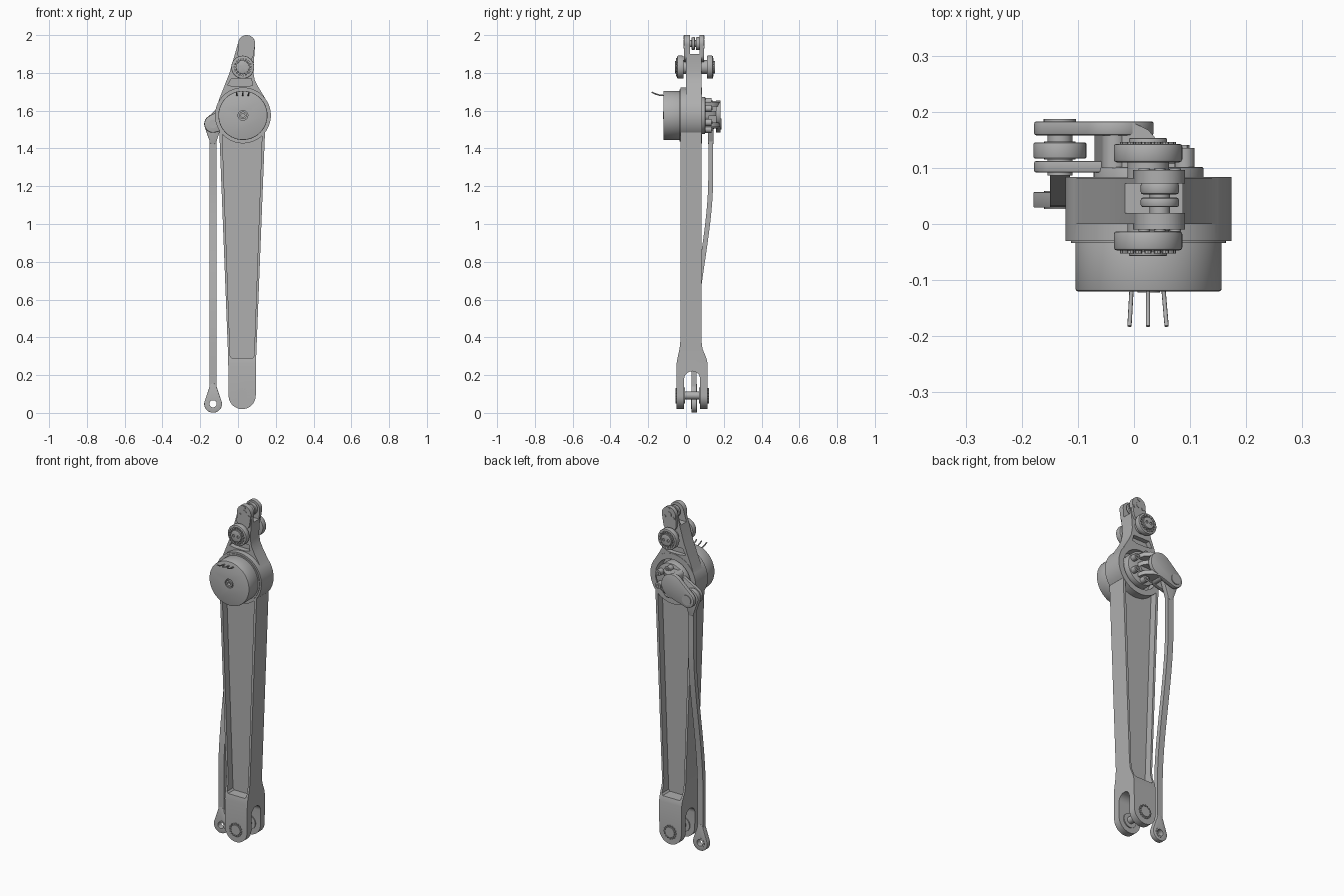
import bpy, bmesh, math
from mathutils import geometry

cube = bpy.data.objects.get("Cube")
if cube:
    bpy.data.objects.remove(cube, do_unlink=True)

metal = bpy.data.materials.new("mid_grey")
metal.use_nodes = True
grey = (0.43, 0.43, 0.43, 1)
metal.diffuse_color = grey
metal.node_tree.nodes["Principled BSDF"].inputs["Base Color"].default_value = grey

parts = []
HUB = (0.026, 1.575)      # motor axis, as x and z
FOOT = (0.022, 0.092)     # lower clevis axis
ROD_TOP = (-0.132, 1.53)
ROD_FOOT = (-0.132, 0.048)
PULLEY = (0.025, 1.83)
TIP = (0.046, 1.955)


def prism(name, pts, lo, hi, axis="y", bevel=0.0):
    """Extrude a closed outline along y (points are x, z) or x (points are y, z)."""
    bm = bmesh.new()
    place = (lambda a, b, d: (a, d, b)) if axis == "y" else (lambda a, b, d: (d, a, b))
    ends = [[bm.verts.new(place(a, b, d)) for a, b in pts] for d in (lo, hi)]
    bm.faces.new(ends[0])
    bm.faces.new(ends[1])
    n = len(pts)
    for i in range(n):
        j = (i + 1) % n
        bm.faces.new((ends[0][i], ends[0][j], ends[1][j], ends[1][i]))
    bmesh.ops.recalc_face_normals(bm, faces=bm.faces)
    if bevel:
        rim = [e for e in bm.edges if (e.verts[0] in ends[0]) == (e.verts[1] in ends[0])]
        bmesh.ops.bevel(bm, geom=rim, offset=bevel, segments=2, profile=0.5, affect="EDGES")
    mesh = bpy.data.meshes.new(name)
    bm.to_mesh(mesh)
    bm.free()
    mesh.materials.append(metal)
    ob = bpy.data.objects.new(name, mesh)
    bpy.context.collection.objects.link(ob)
    parts.append(ob)
    return ob


def arc(c, r, start=0, stop=360, n=48):
    full = abs(stop - start) >= 360
    steps = n if full else n + 1
    angles = [math.radians(start + (stop - start) * i / n) for i in range(steps)]
    return [(c[0] + r * math.cos(a), c[1] + r * math.sin(a)) for a in angles]


def hull(*circles):
    pts = [p for c, r in circles for p in arc(c, r)]
    return [pts[i] for i in geometry.convex_hull_2d(pts)]


def disc(name, c, r, lo, hi, bevel=0.0, n=48):
    return prism(name, arc(c, r, n=n), lo, hi, bevel=bevel)


def boolean(target, other, op="DIFFERENCE"):
    mod = target.modifiers.new("cut", "BOOLEAN")
    mod.operation, mod.object, mod.solver = op, other, "EXACT"
    bpy.context.view_layer.objects.active = target
    bpy.ops.object.modifier_apply(modifier=mod.name)
    parts.remove(other)
    bpy.data.objects.remove(other, do_unlink=True)


def ring_of(name, c, radius, count, r, lo, hi, n=12, turn=0):
    for p in arc(c, radius, turn, turn + 360, count):
        disc(name, p, r, lo, hi, n=n)


# Leg beam: front outline crossed with the side outline
cx = FOOT[0]
beam = prism("leg_beam", arc(FOOT, 0.072, 180, 360, 32) +
             [(cx + 0.074, 0.29), (cx + 0.123, 1.54), (cx - 0.123, 1.54), (cx - 0.074, 0.29)],
             -0.2, 0.2)
side = [(-0.05, 0), (-0.05, 0.26), (-0.045, 0.29), (-0.034, 0.34), (-0.03, 0.38), (-0.03, 1.6)]
side += [(0.082, 1.6), (0.082, 0.38), (0.087, 0.34), (0.108, 0.29), (0.115, 0.26), (0.115, 0)]
boolean(beam, prism("side_cut", side, -0.3, 0.3, "x"), "INTERSECT")

# Long weight-saving pockets, front and back
pocket = [(cx - 0.063, 0.30), (cx - 0.055, 0.29), (cx + 0.055, 0.29), (cx + 0.063, 0.30),
          (cx + 0.106, 1.5), (cx - 0.106, 1.5)]
for lo, hi in ((-0.1, 0.012), (0.04, 0.2)):
    boolean(beam, prism("pocket_cut", pocket, lo, hi))

# Round-topped slot of the lower clevis
slot = [(-0.01, -0.1)] + arc((0.0325, 0.178), 0.0425, 180, 0, 16) + [(0.075, -0.1)]
boolean(beam, prism("slot_cut", slot, -0.3, 0.3, "x"))

# Motor hub and neck, with the tip fork
boolean(beam, disc("hub", HUB, 0.148, -0.03, 0.084, n=96), "UNION")
neck = [(-0.114, 1.615), (-0.098, 1.665), (-0.045, 1.8)] + arc(TIP, 0.045, 160, 0, 24)
neck += [(0.087, 1.9), (0.08, 1.81), (0.088, 1.765), (0.105, 1.73), (0.15, 1.655), (0.13, 1.56), (-0.08, 1.56)]
boolean(beam, prism("neck", neck, 0.0, 0.082), "UNION")
boolean(beam, prism("tip_cheeks", hull((TIP, 0.045), ((0.04, 1.9), 0.042)), -0.01, 0.096), "UNION")
boolean(beam, prism("fork_cut", [(0.02, 1.9), (0.072, 1.9), (0.072, 2.1), (0.02, 2.1)], -0.3, 0.3, "x"))

# Neck windows and the cup behind the motor
window = [(-0.055, 1.735), (-0.035, 1.77), (0.07, 1.77), (0.078, 1.735), (0.05, 1.728), (-0.02, 1.728)]
for lo, hi in ((-0.1, 0.03), (0.055, 0.2)):
    boolean(beam, prism("window_cut", window, lo, hi))
boolean(beam, disc("cup_cut", HUB, 0.115, 0.025, 0.3, n=64))

# Motor with its shaft hole and leads
motor = disc("motor", HUB, 0.13, -0.12, -0.025, bevel=0.004, n=96)
boolean(motor, disc("shaft_cut", HUB, 0.026, -0.2, -0.105))
disc("motor_flange", HUB, 0.138, -0.034, -0.025, n=96)
shaft = disc("motor_shaft", HUB, 0.02, -0.122, -0.09)
boolean(shaft, disc("bore_cut", HUB, 0.01, -0.2, -0.1, n=24))
for x, drift in ((-0.004, -0.004), (0.025, 0), (0.052, 0.006)):
    curve = bpy.data.curves.new("motor_lead", "CURVE")
    curve.dimensions = "3D"
    curve.bevel_depth, curve.bevel_resolution, curve.use_fill_caps = 0.0038, 2, True
    path = curve.splines.new("POLY")
    path.points.add(3)
    for pt, (y, z) in zip(path.points, ((-0.11, 1.68), (-0.135, 1.681), (-0.16, 1.688), (-0.182, 1.698))):
        pt.co = (x + drift * (-0.11 - y) / 0.07, y, z, 1)
    curve.materials.append(metal)
    bpy.context.collection.objects.link(bpy.data.objects.new("motor_lead", curve))

# Crank: hub plate, outer plate, wall between them and bolts
front_plate = prism("crank_front_plate", hull((ROD_TOP, 0.046), ((-0.02, 1.575), 0.06)), 0.092, 0.112, bevel=0.003)
disc("crank_hub", HUB, 0.098, 0.04, 0.102, bevel=0.004)
prism("crank_back_plate", hull((ROD_TOP, 0.046), ((-0.035, 1.585), 0.07)), 0.158, 0.183, bevel=0.004)
prism("crank_wall", hull(((-0.035, 1.63), 0.022), ((-0.05, 1.525), 0.02)), 0.1, 0.17)
for z in (1.635, 1.585, 1.525):
    ramp = [(-0.03, 0.183), (0.0, 0.18), (0.025, 0.168), (0.05, 0.14), (0.06, 0.1), (-0.03, 0.1)]
    rib = prism("crank_rib", [(x, y) for x, y in ramp], z - 0.012, z + 0.012)
    for v in rib.data.vertices:
        v.co.y, v.co.z = v.co.z, v.co.y
    rib.data.flip_normals()
ring_of("crank_bolt", HUB, 0.074, 6, 0.018, 0.09, 0.135, n=16, turn=30)
ring_of("crank_bolt_socket", HUB, 0.074, 6, 0.009, 0.13, 0.141, n=6, turn=30)
disc("crank_centre_bolt", HUB, 0.03, 0.09, 0.12, n=24)

# Push rod, swept back as it rises
def rod_y(z):
    t = min(max((z - 0.35) / 0.9, 0), 1)
    return 0.043 + 0.088 * t * t * (3 - 2 * t)


heights = [0.08 + 1.42 * i / 40 for i in range(41)]
rod = [(rod_y(z) - 0.013, z) for z in heights] + [(rod_y(z) + 0.013, z) for z in reversed(heights)]
prism("push_rod", rod, ROD_TOP[0] - 0.018, ROD_TOP[0] + 0.018, "x")
for name, c, y in (("rod_foot_eye", ROD_FOOT, 0.043), ("rod_top_eye", ROD_TOP, 0.131)):
    eye = prism(name, hull((c, 0.047), ((c[0], c[1] + (0.09 if y < 0.1 else -0.09)), 0.018)),
                y - 0.014, y + 0.014, bevel=0.002)
    boolean(eye, disc("eye_cut", c, 0.024, -0.3, 0.3, n=32))
    bush = disc(name + "_bush", c, 0.028, y - 0.016, y + 0.016, n=32)
    boolean(bush, disc("bush_cut", c, 0.019, -0.3, 0.3, n=32))
disc("rod_pin", ROD_TOP, 0.022, 0.086, 0.186, n=32)
disc("rod_pin_head", ROD_TOP, 0.029, 0.18, 0.187, n=32)

# Lower clevis pin, washers and outer caps
disc("foot_pin", FOOT, 0.02, -0.04, 0.105, n=32)
for lo, hi, cap, rim in ((-0.012, -0.004, -0.052, -0.053), (0.069, 0.077, 0.117, 0.118)):
    disc("foot_washer", FOOT, 0.042, lo, hi)
    disc("foot_cap", FOOT, 0.03, cap - 0.004, cap + 0.004)
    ring_of("foot_cap_tooth", FOOT, 0.036, 16, 0.005, rim - 0.003, rim + 0.003, n=8)

# Side pulleys with toothed faces
disc("pulley_axle", PULLEY, 0.037, -0.05, 0.146)
for lo, hi, out in ((-0.047, -0.013, -1), (0.11, 0.143, 1)):
    face = lo if out < 0 else hi
    wheel = disc("pulley", PULLEY, 0.061, lo, hi, bevel=0.005)
    boolean(wheel, disc("face_cut", PULLEY, 0.05, face - 0.005, face + 0.005))
    ring_of("pulley_tooth", PULLEY, 0.044, 16, 0.006, face - 0.006, face + 0.003, n=8)
    cap = disc("pulley_cap", PULLEY, 0.034, face - 0.01, face + 0.01, bevel=0.002)
    for dx in (-0.015, 0.015):
        boolean(cap, disc("pin_cut", (PULLEY[0] + dx, PULLEY[1]), 0.008, face + out * 0.004, face + out * 0.05, n=16))

# Tip rollers, pin and small screws
disc("tip_pin", TIP, 0.018, -0.012, 0.098, n=32)
for lo, hi in ((0.03, 0.047), (0.053, 0.073)):
    disc("tip_roller", TIP, 0.034, lo, hi, bevel=0.004)
for p in arc(TIP, 0.032, 90, 450, 3):
    for y in (-0.011, 0.097):
        disc("tip_screw", p, 0.01, y - 0.002, y + 0.002, n=16)

bpy.ops.object.select_all(action="DESELECT")
for ob in parts:
    ob.select_set(True)
bpy.context.view_layer.objects.active = parts[0]
bpy.ops.object.shade_smooth_by_angle(angle=math.radians(30))
